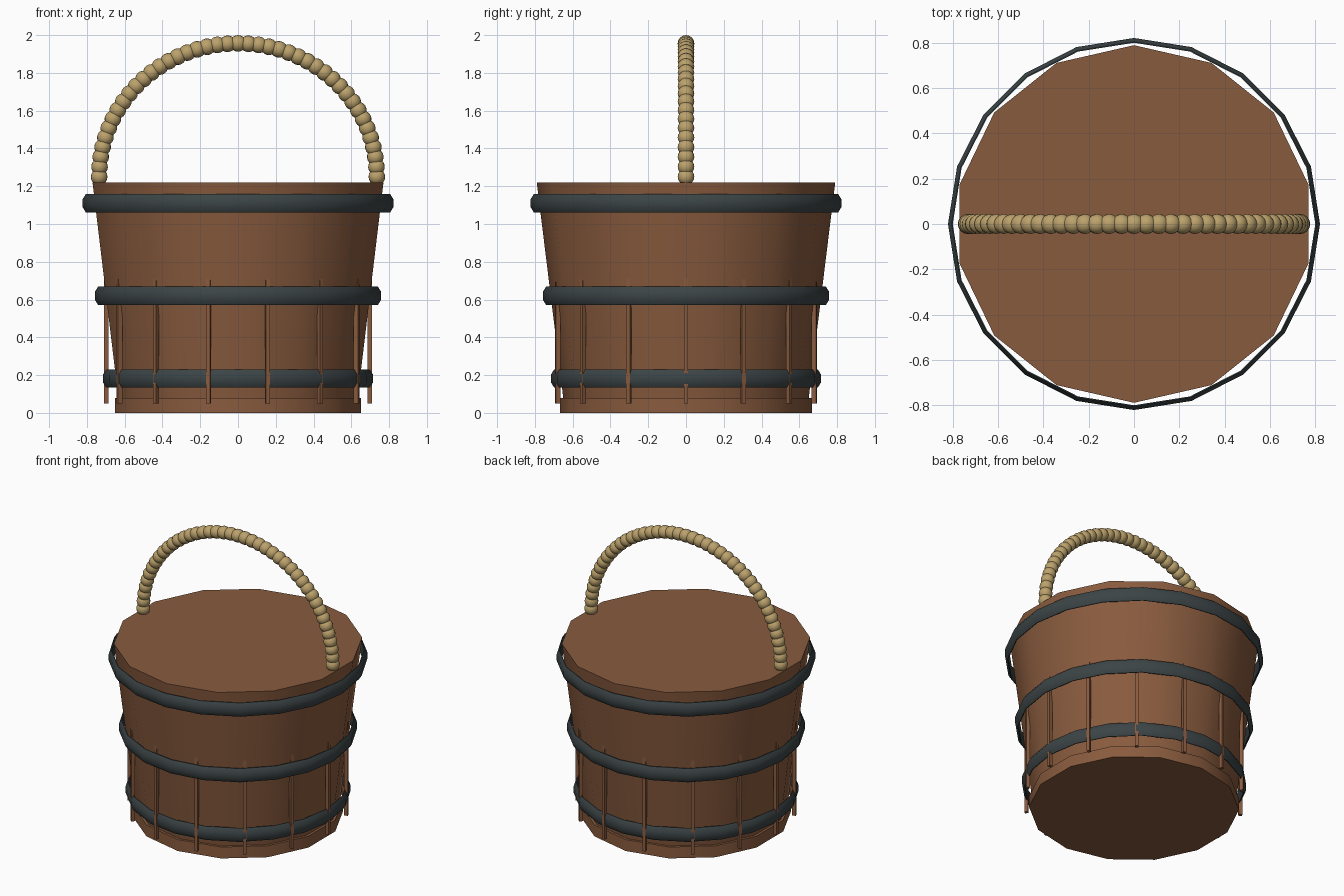
import bpy, bmesh, math

cube = bpy.data.objects.get("Cube")
if cube:
    bpy.data.objects.remove(cube, do_unlink=True)


def material(name, rgb):
    m = bpy.data.materials.new(name)
    m.use_nodes = True
    m.diffuse_color = (*rgb, 1)
    bsdf = next(n for n in m.node_tree.nodes if n.type == 'BSDF_PRINCIPLED')
    bsdf.inputs["Base Color"].default_value = (*rgb, 1)
    bsdf.inputs["Roughness"].default_value = 0.8
    return m


wood = material("brown wood", (0.25, 0.105, 0.048))
iron = material("dark iron", (0.045, 0.058, 0.062))
rope = material("tan rope", (0.50, 0.36, 0.15))


def finish(obj, name, mat):
    obj.name = name
    obj.data.materials.append(mat)
    bpy.ops.object.shade_smooth_by_angle(angle=math.radians(35))
    return obj


def tapered_drum(name, r_low, r_high, z_low, z_high):
    """Fourteen-sided drum with a corner on the y axis."""
    bpy.ops.mesh.primitive_cone_add(vertices=14, radius1=r_low, radius2=r_high,
                                    depth=z_high - z_low,
                                    location=(0, 0, (z_low + z_high) / 2))
    return finish(bpy.context.object, name, wood)


def hoop(name, radius, z):
    """Thin band with a bulged outer side, spun round the z axis."""
    profile = [(-0.021, -0.048), (-0.016, -0.048), (0, -0.022),
               (0, 0.022), (-0.016, 0.048), (-0.021, 0.048)]
    sides = 20
    bm = bmesh.new()
    rings = []
    for i in range(sides):
        a = math.tau * i / sides
        rings.append([bm.verts.new(((radius + dr) * math.cos(a),
                                    (radius + dr) * math.sin(a), z + dz))
                      for dr, dz in profile])
    n = len(profile)
    for i in range(sides):
        here, after = rings[i], rings[(i + 1) % sides]
        for j in range(n):
            k = (j + 1) % n
            bm.faces.new((here[j], after[j], after[k], here[k]))
    bmesh.ops.recalc_face_normals(bm, faces=bm.faces)
    mesh = bpy.data.meshes.new(name)
    bm.to_mesh(mesh)
    bm.free()
    obj = bpy.data.objects.new(name, mesh)
    bpy.context.collection.objects.link(obj)
    bpy.ops.object.select_all(action='DESELECT')
    obj.select_set(True)
    bpy.context.view_layer.objects.active = obj
    return finish(obj, name, iron)


# Bucket body and its base disc
tapered_drum("bucket_body", 0.645, 0.79, 0.04, 1.22)
tapered_drum("base_disc", 0.667, 0.667, 0, 0.08)

# Iron hoops
hoop("top_hoop", 0.822, 1.11)
hoop("middle_hoop", 0.757, 0.62)
hoop("bottom_hoop", 0.714, 0.182)

# Upright slats, one at the middle of each side
for i in range(14):
    a = math.tau * i / 14
    bpy.ops.mesh.primitive_cube_add(
        size=1, location=(0.697 * math.cos(a), 0.697 * math.sin(a), 0.6),
        rotation=(0, 0, a))
    slat = bpy.context.object
    slat.scale = (0.024, 0.022, 1.1)
    finish(slat, f"slat_{i + 1}", wood)

# Rope handle made of overlapping beads along an arch
steps = 42
for i in range(steps + 1):
    a = math.pi * i / steps
    bpy.ops.mesh.primitive_uv_sphere_add(
        segments=16, ring_count=10, radius=0.044,
        location=(0.735 * math.cos(a), 0, 1.25 + 0.706 * math.sin(a)),
        rotation=(0, -a, 0))
    finish(bpy.context.object, f"rope_bead_{i + 1}", rope)
